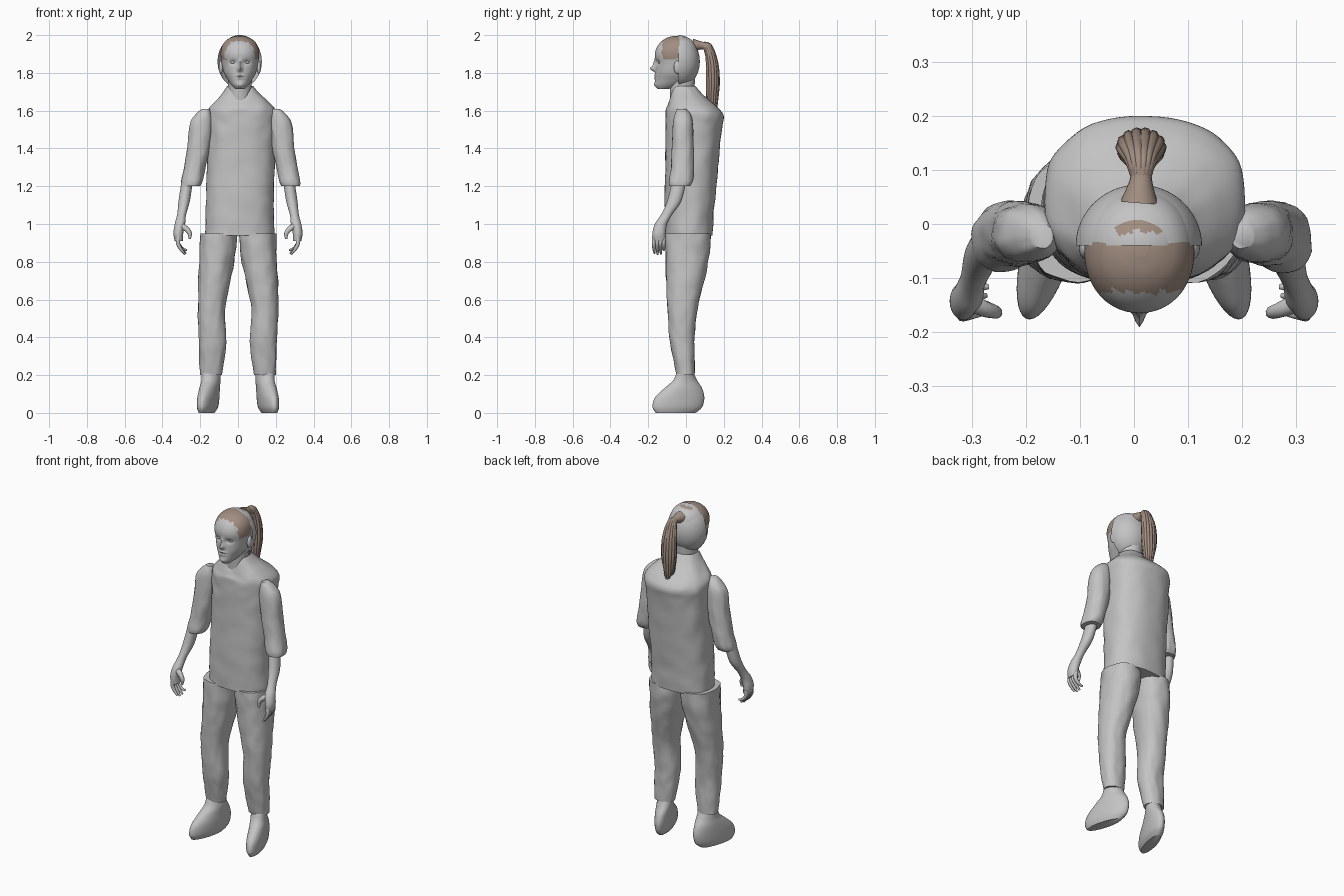
import bpy, bmesh, math, random
from mathutils import Vector, Matrix, noise

random.seed(4)
cube = bpy.data.objects.get("Cube")
if cube:
    bpy.data.objects.remove(cube, do_unlink=True)


def material(name, rgb):
    m = bpy.data.materials.new(name)
    m.use_nodes = True
    m.diffuse_color = (*rgb, 1)
    m.node_tree.nodes["Principled BSDF"].inputs["Base Color"].default_value = (*rgb, 1)
    return m


GREY = material("plain grey", (0.55, 0.55, 0.55))
BROWN = material("hair brown", (0.36, 0.27, 0.22))


def finish(name, bm, mats=(GREY,), angle=50):
    bmesh.ops.recalc_face_normals(bm, faces=bm.faces)
    mesh = bpy.data.meshes.new(name)
    bm.to_mesh(mesh)
    bm.free()
    for m in mats:
        mesh.materials.append(m)
    ob = bpy.data.objects.new(name, mesh)
    bpy.context.collection.objects.link(ob)
    bpy.ops.object.select_all(action='DESELECT')
    ob.select_set(True)
    bpy.context.view_layer.objects.active = ob
    bpy.ops.object.shade_smooth_by_angle(angle=math.radians(angle))
    return ob


def spline(keys, steps):
    """Smooth in-between values through a list of tuples."""
    out = []
    for i in range(len(keys) - 1):
        a, b = keys[max(i - 1, 0)], keys[i]
        c, d = keys[i + 1], keys[min(i + 2, len(keys) - 1)]
        for k in range(steps):
            t = k / steps
            out.append([q + t * (r - p) / 2 + t * t * (2 * p - 5 * q + 4 * r - s) / 2
                        + t ** 3 * (3 * q - p - 3 * r + s) / 2
                        for p, q, r, s in zip(a, b, c, d)])
    return out + [list(keys[-1])]


def skin(rings, cap_end=True):
    """Bridge a list of point rings into a closed surface."""
    bm = bmesh.new()
    rows = [[bm.verts.new(p) for p in ring] for ring in rings]
    n = len(rows[0])
    for r, s in zip(rows, rows[1:]):
        for i in range(n):
            j = (i + 1) % n
            bm.faces.new((r[i], r[j], s[j], s[i]))
    bm.faces.new(rows[0])
    if cap_end:
        bm.faces.new(rows[-1])
    return bm


def loft(keys, side=1, off=0, n=40, power=2.2, steps=5, shear=0, wrinkle=0, dip=0, cap_end=True):
    """Stack of rounded sections: (z, x from, x to, y from, y to)."""
    rings = []
    for z, x0, x1, y0, y1 in spline(keys, steps):
        ring = []
        for i in range(n):
            a = math.tau * i / n
            c, s = math.cos(a), math.sin(a)
            ux = math.copysign(abs(c) ** (2 / power), c)
            uy = math.copysign(abs(s) ** (2 / power), s)
            k = 1 + wrinkle * noise.noise(Vector((c * 2.5 + side * 3, s * 2.5, z * 16)))
            x = side * (x0 + x1) / 2 + off + ux * k * (x1 - x0) / 2
            y = (y0 + y1) / 2 + uy * k * (y1 - y0) / 2
            drop = dip * max(0, -s) ** 4 * min(1, max(0, (z - 1.6) / 0.13))
            ring.append(Vector((x + side * shear * y, y, z - drop)))
        rings.append(ring)
    return skin(rings, cap_end)


def tube(path, n=10, steps=4):
    """Round strand along points of (x, y, z, radius)."""
    pts = spline(path, steps)
    rings = []
    for i, p in enumerate(pts):
        t = Vector(pts[min(i + 1, len(pts) - 1)][:3]) - Vector(pts[max(i - 1, 0)][:3])
        u = t.cross(Vector((1, 0.1, 0))).normalized()
        v = t.cross(u).normalized()
        rings.append([Vector(p[:3]) + p[3] * (u * math.cos(math.tau * k / n) + v * math.sin(math.tau * k / n))
                      for k in range(n)])
    return skin(rings)


def ball(name, centre, radii):
    bm = bmesh.new()
    bmesh.ops.create_uvsphere(bm, u_segments=20, v_segments=12, radius=1,
                              matrix=Matrix.Translation(centre) @ Matrix.Diagonal((*radii, 1)))
    return finish(name, bm)


# Shirt body with a dipped neckline
finish("shirt_body", loft([
    (0.94, -.175, .19, -.11, .14), (1.1, -.17, .19, -.112, .15), (1.3, -.165, .195, -.11, .17),
    (1.5, -.165, .2, -.11, .19), (1.57, -.165, .205, -.11, .2), (1.61, -.155, .195, -.106, .175),
    (1.65, -.12, .16, -.1, .13), (1.69, -.085, .115, -.093, .085), (1.73, -.058, .08, -.085, .05)],
    n=64, power=2.4, steps=6, wrinkle=.03, dip=.075, cap_end=False))

# Neck
finish("neck", loft([(1.6, -.06, .08, -.08, .05), (1.7, -.052, .072, -.085, .045),
                     (1.8, -.055, .075, -.09, .05)], power=2))

for side, word in ((-1, "right"), (1, "left")):
    # Trouser leg
    finish(word + "_trouser_leg", loft([
        (.95, .003, .2, -.108, .13), (.85, .012, .205, -.108, .125), (.7, .04, .21, -.105, .095),
        (.55, .07, .213, -.098, .06), (.4, .062, .208, -.088, .045), (.3, .07, .205, -.07, .045),
        (.2, .085, .2, -.05, .045)], side, wrinkle=.06))

    # Shoe, turned out at the toe
    finish(word + "_shoe", loft([
        (0, .12, .185, -.16, .05), (.03, .105, .195, -.177, .085), (.08, .1, .197, -.165, .097),
        (.13, .098, .195, -.115, .085), (.17, .094, .19, -.07, .06), (.21, .094, .19, -.05, .04)],
        side, power=2, shear=-.25))

    # Sleeve
    finish(word + "_sleeve", loft([
        (1.61, .165, .205, -.045, 0), (1.58, .155, .24, -.06, .025), (1.53, .15, .27, -.07, .036),
        (1.4, .165, .285, -.076, .042), (1.3, .188, .3, -.08, .042), (1.23, .203, .315, -.09, .036),
        (1.2, .215, .315, -.088, .02)], side, off=.015, wrinkle=.06))

    # Forearm and palm
    finish(word + "_forearm", loft([
        (1.22, .24, .3, -.075, 0), (1.12, .255, .315, -.1, -.025), (1.05, .275, .322, -.132, -.073),
        (1, .28, .335, -.165, -.1), (.95, .29, .342, -.178, -.108), (.91, .29, .335, -.175, -.11)],
        side, power=2))

    # Fingers and thumb
    for i in range(4):
        y = -.167 + i * .017
        tip = (.845, .838, .842, .862)[i]
        finish(f"{word}_finger_{i + 1}", tube([
            (side * .314, y, .935, .012), (side * .318, y - .003, .9, .011),
            (side * (.305 - i * .003), y - .002, .87, .009), (side * (.285 - i * .005), y, tip, .005)]))
    finish(word + "_thumb", tube([
        (side * .305, -.145, .99, .018), (side * .275, -.158, .975, .015),
        (side * .256, -.164, .95, .012), (side * .256, -.166, .92, .006)]))

    # Ear and eye
    ball(word + "_ear", (.01 + side * .1, -.045, 1.83), (.012, .02, .035))
    ball(word + "_eye", (.01 + side * .036, -.137, 1.856), (.017, .012, .008))

# Head, with the face pushed in and out by soft bumps
head = loft([
    (1.715, -.015, .035, -.15, -.09), (1.735, -.035, .055, -.164, -.02), (1.765, -.056, .076, -.164, .035),
    (1.8, -.075, .095, -.162, .055), (1.85, -.086, .106, -.16, .062), (1.9, -.092, .112, -.165, .064),
    (1.94, -.085, .105, -.152, .055), (1.97, -.065, .085, -.126, .035), (1.988, -.035, .055, -.095, .005),
    (1.996, -.005, .025, -.06, -.03)], n=96, power=2.1, steps=7)
bumps = [(0, 1.822, .011, .014, .03), (0, 1.85, .009, .02, .013), (.036, 1.856, .018, .011, -.012),
         (-.036, 1.856, .018, .011, -.012), (0, 1.787, .022, .005, .007), (0, 1.772, .018, .005, .006),
         (0, 1.78, .026, .002, -.004), (0, 1.735, .02, .012, .005)]
for v in head.verts:
    if v.co.y < -.08:
        x, z = v.co.x - .01, v.co.z
        v.co.y -= sum(h * math.exp(-((x - bx) / sx) ** 2 - ((z - bz) / sz) ** 2)
                      for bx, bz, sx, sz, h in bumps)

# Back of the head: a slightly larger half shell
shell = bmesh.new()
bmesh.ops.create_uvsphere(shell, u_segments=80, v_segments=56, radius=1,
                          matrix=Matrix.Translation((.009, -.04, 1.86)) @ Matrix.Diagonal((.117, .113, .14, 1)))
cut = bmesh.ops.bisect_plane(shell, geom=shell.verts[:] + shell.edges[:] + shell.faces[:],
                             plane_co=(0, -.04, 0), plane_no=(0, -1, 0), clear_outer=True)

# Hair patches with ragged edges
for f in head.faces:
    c = f.calc_center_median()
    rag = .012 * noise.noise(c * 60)
    f.material_index = int(c.z > 1.873 + rag and -.125 + rag < c.y < -.035)
for f in shell.faces:
    c = f.calc_center_median()
    rag = .012 * noise.noise(c * 60)
    f.material_index = int(c.y > -.012 + rag and c.z > 1.955 - .5 * c.y + rag)
finish("head", head, (GREY, BROWN))
finish("back_of_head", shell, (GREY, BROWN))

# Ponytail: one core and a fan of strands
finish("ponytail_core", tube([
    (.01, .04, 1.945, .035), (.013, .085, 1.945, .02), (.013, .115, 1.93, .024), (.013, .137, 1.86, .03),
    (.013, .143, 1.76, .03), (.013, .14, 1.68, .022), (.013, .138, 1.62, .006)], n=16), (BROWN,))
strands = 14
for i in range(strands):
    a = math.tau * i / strands
    dx, dy = math.cos(a), math.sin(a)
    finish(f"ponytail_strand_{i + 1}", tube([
        (.013 + dx * .008, .08, 1.945 + dy * .01, .009),
        (.013 + dx * .02, .115 + dy * .012, 1.937 + dy * .01, .009),
        (.013 + dx * .034, .137 + dy * .022, 1.86, .011),
        (.013 + dx * .036, .143 + dy * .026, 1.76, .011),
        (.013 + dx * .026, .14 + dy * .025, 1.68, .009),
        (.013 + dx * .018, .137 + dy * .024, random.uniform(1.59, 1.64), .003)], n=8), (BROWN,))
